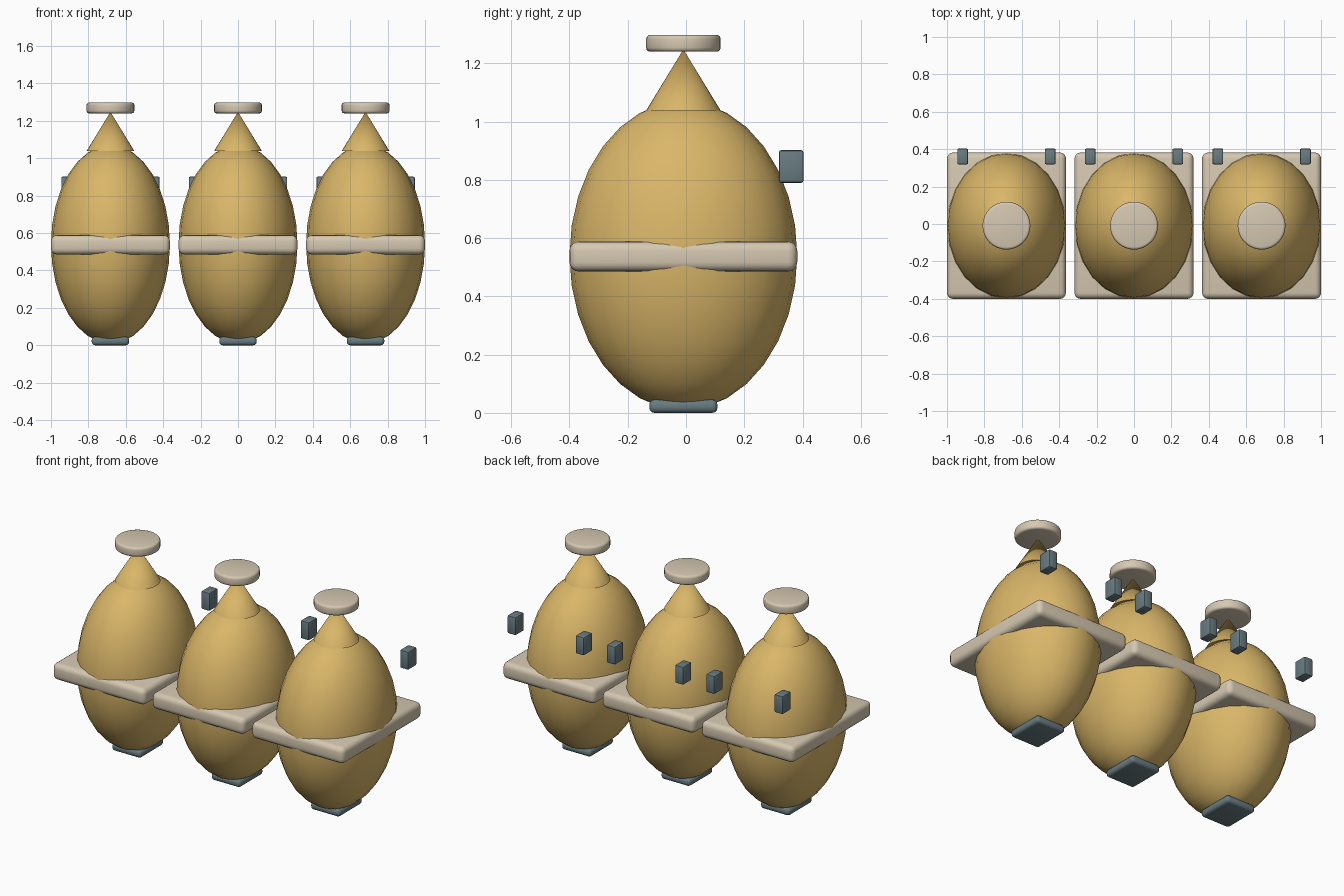
import bpy
from math import radians

cube = bpy.data.objects.get("Cube")
if cube:
    bpy.data.objects.remove(cube, do_unlink=True)


def make_material(name, rgb):
    mat = bpy.data.materials.new(name)
    mat.use_nodes = True
    color = (*rgb, 1.0)
    mat.diffuse_color = color
    mat.node_tree.nodes["Principled BSDF"].inputs["Base Color"].default_value = color
    return mat


GOLD = make_material("warm gold", (0.70, 0.47, 0.14))
CREAM = make_material("pale cream", (0.67, 0.58, 0.44))
SLATE = make_material("slate grey", (0.14, 0.20, 0.22))
MID_Y = -0.009
SPACING = 0.682


def finish(name, mat, bevel=0.0, segments=3):
    """Name, colour, round and smooth the newest object."""
    obj = bpy.context.object
    obj.name = name
    obj.data.materials.append(mat)
    bpy.ops.object.transform_apply(location=False, rotation=False, scale=True)
    if bevel:
        mod = obj.modifiers.new("rounded edges", "BEVEL")
        mod.width = bevel
        mod.segments = segments
        mod.limit_method = "ANGLE"
        bpy.ops.object.modifier_apply(modifier=mod.name)
    bpy.ops.object.shade_smooth_by_angle(angle=radians(35))
    return obj


def box(name, center, size, mat, bevel, segments=3):
    bpy.ops.mesh.primitive_cube_add(size=1, location=center)
    bpy.context.object.scale = size
    return finish(name, mat, bevel, segments)


def lantern(prefix, x):
    # Egg-shaped body
    bpy.ops.mesh.primitive_uv_sphere_add(segments=24, ring_count=16, radius=1,
                                         location=(x, MID_Y, 0.54))
    bpy.context.object.scale = (0.318, 0.391, 0.53)
    finish(prefix + "_body", GOLD)

    # Pointed neck and round cap
    bpy.ops.mesh.primitive_cone_add(vertices=32, radius1=0.128, radius2=0, depth=0.21,
                                    location=(x, MID_Y, 1.143))
    finish(prefix + "_neck", GOLD)
    bpy.ops.mesh.primitive_cylinder_add(vertices=32, radius=0.128, depth=0.058,
                                        location=(x, MID_Y, 1.269))
    finish(prefix + "_cap", CREAM, 0.014)

    # Square waist band and foot
    box(prefix + "_band", (x, MID_Y, 0.537), (0.636, 0.782, 0.103), CREAM, 0.032, 4)
    box(prefix + "_foot", (x, MID_Y, 0.023), (0.2, 0.234, 0.046), SLATE, 0.018)

    # Pair of rear blocks
    for side, sign in (("right", -1), ("left", 1)):
        box(f"{prefix}_{side}_rear_block", (x + sign * 0.234, 0.361, 0.846),
            (0.058, 0.085, 0.112), SLATE, 0.008, 2)


for label, step in (("right", -1), ("middle", 0), ("left", 1)):
    lantern(label, step * SPACING)
